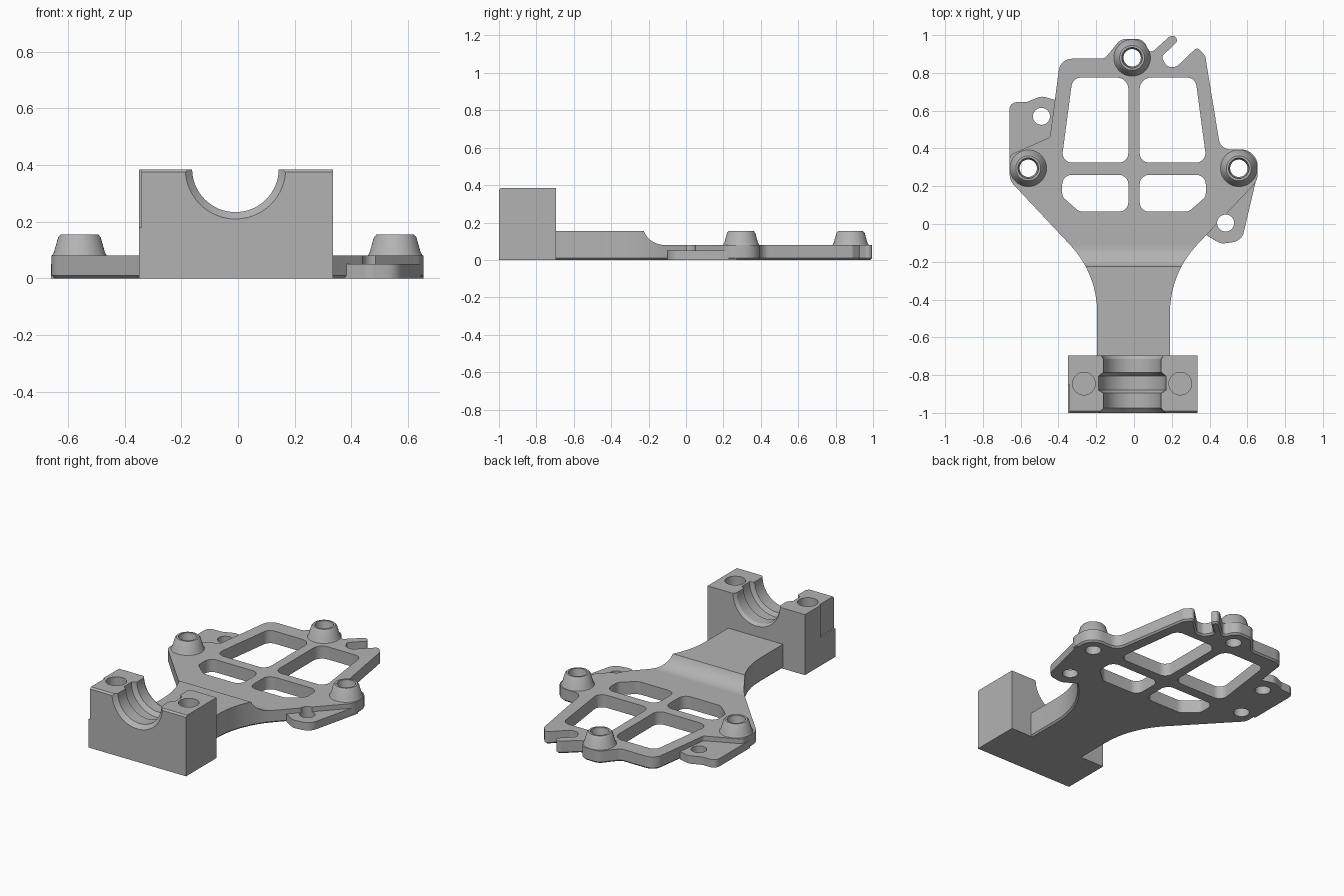
import bpy, bmesh, math
from mathutils import Matrix, Vector

cube = bpy.data.objects.get("Cube")
if cube:
    bpy.data.objects.remove(cube, do_unlink=True)

GREY = (0.45, 0.45, 0.45, 1)
mat = bpy.data.materials.new("plain grey")
mat.use_nodes = True
mat.diffuse_color = GREY
mat.node_tree.nodes["Principled BSDF"].inputs["Base Color"].default_value = GREY


def finish(name, bm):
    bmesh.ops.recalc_face_normals(bm, faces=bm.faces)
    me = bpy.data.meshes.new(name)
    bm.to_mesh(me)
    bm.free()
    me.materials.append(mat)
    ob = bpy.data.objects.new(name, me)
    bpy.context.collection.objects.link(ob)
    return ob


def rounded(corners, steps=8):
    """Polygon from (x, y, radius) corners, each rounded by an arc."""
    out = []
    for i, (x, y, r) in enumerate(corners):
        p = Vector((x, y))
        if r == 0:
            out.append(p)
            continue
        a = (Vector(corners[i - 1][:2]) - p).normalized()
        b = (Vector(corners[(i + 1) % len(corners)][:2]) - p).normalized()
        half = a.angle(b) / 2
        c = p + (a + b).normalized() * r / math.sin(half)
        start = p + a * r / math.tan(half) - c
        end = p + b * r / math.tan(half) - c
        sweep = math.atan2(start.x * end.y - start.y * end.x, start.dot(end))
        out += [c + Matrix.Rotation(sweep * k / steps, 2) @ start for k in range(steps + 1)]
    return out


def prism(name, points, low, high, chamfer=0, along_x=False):
    bm = bmesh.new()
    place = (lambda p, h: (h, p[0], p[1])) if along_x else (lambda p, h: (p[0], p[1], h))
    base = bm.faces.new([bm.verts.new(place(p, low)) for p in points])
    top = bmesh.ops.extrude_face_region(bm, geom=[base])["geom"]
    shift = Vector(place((0, 0), high - low))
    bmesh.ops.translate(bm, vec=shift, verts=[v for v in top if isinstance(v, bmesh.types.BMVert)])
    if chamfer:
        rim = [e for e in bm.edges if all(abs(v.co.z - low) < 1e-5 for v in e.verts)]
        bmesh.ops.bevel(bm, geom=rim, offset=chamfer, segments=1, affect="EDGES")
    return finish(name, bm)


def box(name, x0, x1, y0, y1, z0, z1):
    return prism(name, [(x0, y0), (x1, y0), (x1, y1), (x0, y1)], z0, z1)


def lathe(name, profile, matrix, sides=48):
    bm = bmesh.new()
    rings = []
    for r, z in profile:
        angles = [2 * math.pi * k / sides for k in range(sides)]
        rings.append([bm.verts.new(matrix @ Vector((r * math.cos(t), r * math.sin(t), z))) for t in angles])
    for lo, hi in zip(rings, rings[1:]):
        for k in range(sides):
            n = (k + 1) % sides
            bm.faces.new((lo[k], lo[n], hi[n], hi[k]))
    bm.faces.new(rings[0])
    bm.faces.new(rings[-1])
    return finish(name, bm)


def combine(target, tool, operation="DIFFERENCE"):
    mod = target.modifiers.new("combine", "BOOLEAN")
    mod.operation, mod.solver, mod.object = operation, "EXACT", tool
    bpy.context.view_layer.objects.active = target
    bpy.ops.object.modifier_apply(modifier=mod.name)
    bpy.data.objects.remove(tool, do_unlink=True)


def at(x, y):
    return Matrix.Translation((x, y, 0))


# Mounting plate with arm, cable hook and rounded corners
outline = [
    (0.19, -0.71, 0), (0.19, -0.263, 0.52), (0.655, 0.23, 0.09), (0.655, 0.395, 0.09),
    (0.458, 0.395, 0.06), (0.377, 0.89, 0.02), (0.335, 0.937, 0.02), (0.225, 0.832, 0.03),
    (0.175, 0.832, 0.03), (0.145, 0.885, 0.02), (0.232, 0.968, 0.02), (0.215, 1.0, 0.02),
    (0.185, 0.99, 0.02), (0.085, 0.9, 0.02), (0.05, 0.98, 0.06), (-0.07, 0.98, 0.06),
    (-0.155, 0.875, 0.04), (-0.39, 0.875, 0.07), (-0.445, 0.46, 0.02), (-0.658, 0.365, 0.03),
    (-0.658, 0.23, 0.08), (-0.195, -0.263, 0.52), (-0.195, -0.71, 0)]
plate = prism("mounting_plate", rounded(outline), 0, 0.155, chamfer=0.01)

# Lower the plate ahead of the thick arm with a curved step
step = [(-0.115 - 0.12 * math.cos(t), 0.2 - 0.12 * math.sin(t))
        for t in [math.radians(22 + 68 * k / 10) for k in range(11)]]
step += [(1.2, 0.08), (1.2, 0.3), (-0.226, 0.3)]
combine(plate, prism("step_cutter", step, -1, 1, along_x=True))

# Thin side tabs
left_tab = [(-0.66, 0.3, 0), (-0.4, 0.3, 0), (-0.41, 0.655, 0.02), (-0.49, 0.677, 0.06),
            (-0.57, 0.645, 0.03), (-0.66, 0.645, 0.04)]
right_tab = [(0.36, -0.045, 0), (0.46, -0.105, 0.06), (0.57, -0.09, 0.07), (0.655, 0.27, 0), (0.45, 0.2, 0)]
for tab in (left_tab, right_tab):
    combine(plate, prism("tab", rounded(tab), 0, 0.05), "UNION")
for x, y in ((-0.49, 0.57), (0.485, 0.005)):
    combine(plate, lathe("tab_hole", [(0.045, -0.1), (0.045, 0.2)], at(x, y)))

# Tapered screw bosses with stepped bores
for x, y in ((-0.56, 0.295), (0.555, 0.295), (-0.01, 0.88)):
    shape = [(0.095, 0.04), (0.097, 0.08), (0.09, 0.092), (0.075, 0.145), (0.066, 0.155)]
    combine(plate, lathe("boss", shape, at(x, y)), "UNION")
    bore = [(0.046, -0.1), (0.046, 0.12), (0.054, 0.14), (0.054, 0.3)]
    combine(plate, lathe("bore", bore, at(x, y)))

# Four windows, mirrored left and right
upper = [(0.03, 0.325, 0.05), (0.385, 0.325, 0.05), (0.325, 0.775, 0.05), (0.03, 0.775, 0.06)]
lower = [(0.03, 0.065, 0.05), (0.29, 0.065, 0.06), (0.38, 0.145, 0.04), (0.38, 0.26, 0.05), (0.03, 0.26, 0.05)]
for window in (upper, lower):
    for side in (-1, 1):
        corners = [(side * x, y, r) for x, y, r in window]
        combine(plate, prism("window", rounded(corners), -0.1, 0.3))

# Clamp block with a chamfered front top edge
block = prism("clamp_block", [(-1, 0), (-0.695, 0), (-0.695, 0.385), (-0.99, 0.385), (-1, 0.375)],
              -0.35, 0.335, along_x=True)
combine(block, box("side_recess", -0.4, -0.341, -1.1, -0.85, 0.18, 0.5))

# Half-round seat with a wider middle groove and flared ends
seat = [(0.187, -1.01), (0.153, -0.975), (0.153, -0.895), (0.178, -0.88), (0.178, -0.805),
        (0.153, -0.785), (0.153, -0.715), (0.172, -0.685)]
turn = Matrix.Translation((-0.009, 0, 0.387)) @ Matrix.Rotation(-math.pi / 2, 4, "X")
combine(block, lathe("seat_cutter", seat, turn, 64))
for x in (-0.265, 0.245):
    combine(block, lathe("bolt_hole", [(0.06, 0.13), (0.06, 0.5)], at(x, -0.845)))

# Smooth curved walls, keep edges sharp
for ob in (plate, block):
    bpy.ops.object.select_all(action="DESELECT")
    ob.select_set(True)
    bpy.context.view_layer.objects.active = ob
    bpy.ops.object.shade_smooth_by_angle(angle=math.radians(30))
